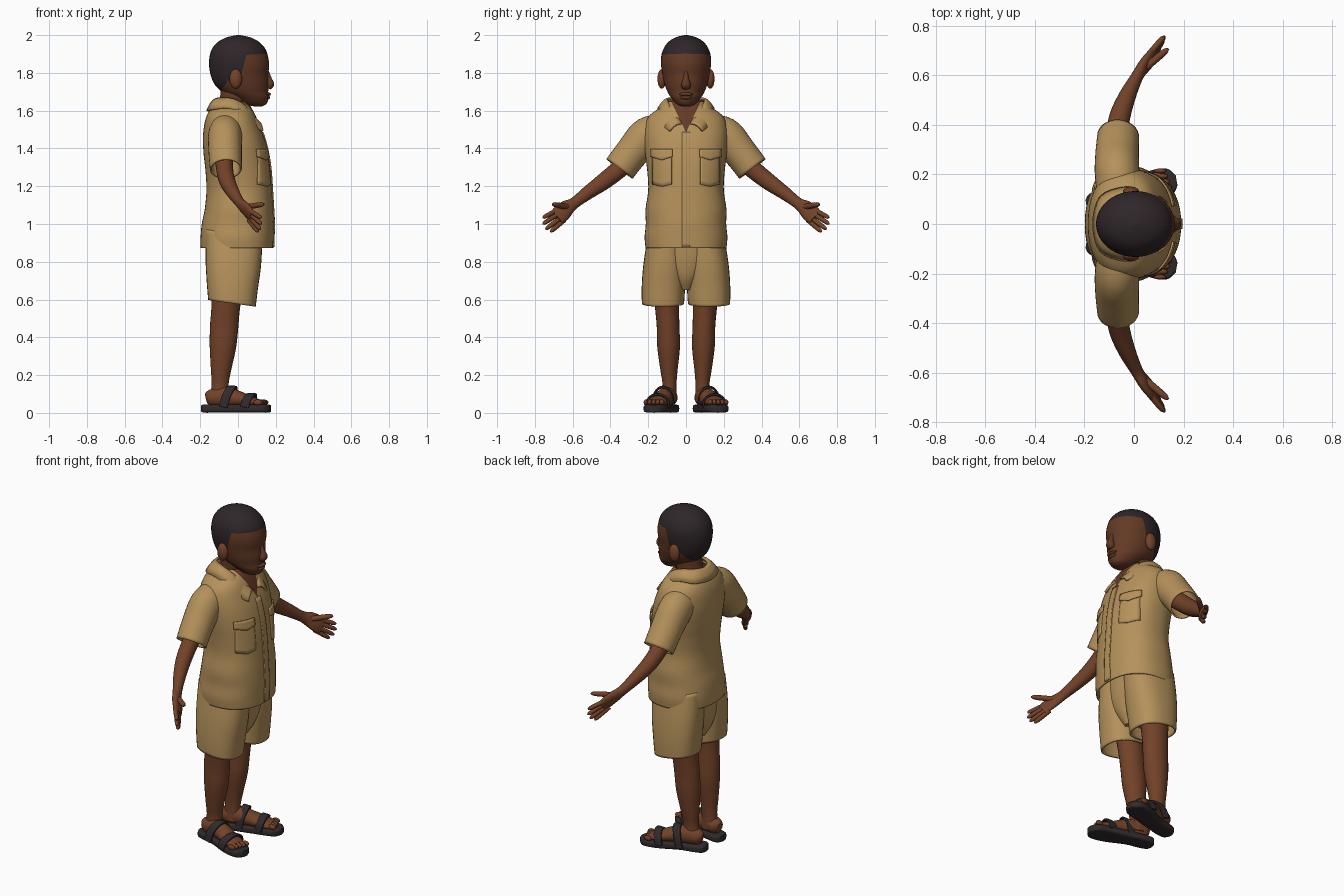
import bpy, bmesh, math
from mathutils import Vector

if "Cube" in bpy.data.objects:
    bpy.data.objects.remove(bpy.data.objects["Cube"])


def material(name, rgb):
    m = bpy.data.materials.new(name)
    m.diffuse_color = (*rgb, 1)
    m.use_nodes = True
    m.node_tree.nodes["Principled BSDF"].inputs["Base Color"].default_value = m.diffuse_color
    return m


SKIN = material("brown_skin", (0.17, 0.055, 0.022))
FACE = material("face_skin", (0.125, 0.042, 0.018))
HAIR = material("dark_hair", (0.028, 0.019, 0.021))
CLOTH = material("tan_cloth", (0.46, 0.285, 0.105))
SANDAL = material("sandal_black", (0.03, 0.023, 0.024))


def finish(name, bm, mats, mirror=False, thick=0):
    bmesh.ops.recalc_face_normals(bm, faces=bm.faces)
    me = bpy.data.meshes.new(name)
    bm.to_mesh(me)
    bm.free()
    ob = bpy.data.objects.new(name, me)
    bpy.context.collection.objects.link(ob)
    for m in mats:
        me.materials.append(m)
    if thick:
        mod = ob.modifiers.new("thickness", "SOLIDIFY")
        mod.thickness, mod.offset = thick, -1
    if mirror:
        mod = ob.modifiers.new("other_side", "MIRROR")
        mod.use_axis = (False, True, False)
    return ob


def smooth_rows(rows, k):
    # Catmull-Rom interpolation of equal-length tuples
    out = []
    for i in range(len(rows) - 1):
        p = [rows[max(i - 1, 0)], rows[i], rows[i + 1], rows[min(i + 2, len(rows) - 1)]]
        for j in range(k):
            t = j / k
            out.append([0.5 * (2 * b + (c - a) * t + (2 * a - 5 * b + 4 * c - d) * t * t
                               + (3 * b - a - 3 * c + d) * t ** 3) for a, b, c, d in zip(*p)])
    return out + [list(rows[-1])]


def loft(rows, n=32, k=5, p=2, ref=(1, 0, 0), flat=False, cap=True, tilt=0):
    # rows are (x, y, z, half size along ref, half size across)
    rows = smooth_rows(rows, k)
    bm = bmesh.new()
    pts = [Vector(r[:3]) for r in rows]
    rings = []
    for i, r in enumerate(rows):
        w = Vector((0, 0, 1)) if flat else (pts[min(i + 1, len(pts) - 1)] - pts[max(i - 1, 0)]).normalized()
        u = Vector(ref)
        u = (u - w * u.dot(w)).normalized()
        v = w.cross(u)
        ring = []
        for j in range(n):
            c, s = math.cos(2 * math.pi * j / n), math.sin(2 * math.pi * j / n)
            c, s = (math.copysign(abs(q) ** (2 / p), q) for q in (c, s))
            q = pts[i] + u * c * max(r[3], .001) + v * s * max(r[4], .001)
            q.z -= tilt * (q.x - pts[i].x)
            ring.append(bm.verts.new(q))
        rings.append(ring)
    for a, b in zip(rings, rings[1:]):
        for j in range(n):
            bm.faces.new((a[j], a[(j + 1) % n], b[(j + 1) % n], b[j]))
    if cap:
        bm.faces.new(rings[0])
        bm.faces.new(rings[-1])
    return bm


def cut(bm, co, no):
    bmesh.ops.bisect_plane(bm, geom=bm.verts[:] + bm.edges[:] + bm.faces[:],
                           plane_co=co, plane_no=no, dist=1e-5)


def profile(rows):
    # (z, back, front, half width) to loft rows
    return [((b + f) / 2, 0, z, (f - b) / 2, w) for z, b, f, w in rows]


def ball(name, co, size, mat, mirror=False):
    bm = bmesh.new()
    bmesh.ops.create_uvsphere(bm, u_segments=20, v_segments=12, radius=1)
    for v in bm.verts:
        v.co = Vector(a * b for a, b in zip(v.co, size)) + Vector(co)
    return finish(name, bm, [mat], mirror)


# Head, with the hairline cut into it
bm = loft(profile([
    (1.622, .09, .125, .02), (1.635, .03, .15, .05), (1.67, -.03, .163, .08), (1.70, -.085, .16, .098),
    (1.74, -.125, .163, .113), (1.79, -.145, .16, .124), (1.84, -.153, .165, .132), (1.89, -.15, .158, .131),
    (1.93, -.136, .143, .118), (1.965, -.105, .11, .092), (1.988, -.06, .065, .055),
    (2.0, -.008, .012, .01)]), n=48, flat=True)
line = [(-.3, 1.67), (-.10, 1.695), (-.035, 1.78), (.02, 1.80), (.045, 1.895), (.3, 1.91)]
for (x0, z0), (x1, z1) in zip(line, line[1:]):
    cut(bm, (x0, 0, z0), (z0 - z1, 0, x1 - x0))
for f in bm.faces:
    c = f.calc_center_median()
    for (x0, z0), (x1, z1) in zip(line, line[1:]):
        if x0 <= c.x < x1:
            f.material_index = int(c.z > z0 + (z1 - z0) * (c.x - x0) / (x1 - x0))
finish("head", bm, [FACE, HAIR])

# Face features and neck
finish("nose", loft([(.15, 0, 1.81, .012, .01), (.162, 0, 1.77, .016, .015),
                     (.168, 0, 1.738, .023, .026), (.16, 0, 1.718, .012, .02)], n=16), [FACE])
ball("upper_lip", (.156, 0, 1.687), (.018, .036, .010), FACE)
ball("lower_lip", (.153, 0, 1.670), (.017, .032, .011), FACE)
ball("ear", (-.012, .128, 1.768), (.033, .023, .052), SKIN, True)
finish("neck", loft([(-.045, 0, 1.5, .1, .1), (-.035, 0, 1.6, .078, .075),
                     (-.02, 0, 1.67, .075, .07), (-.01, 0, 1.76, .08, .075)], flat=True), [FACE])

# Shirt body with an open neck
bm = loft(profile([
    (.872, -.198, .187, .214), (.93, -.198, .188, .219), (1.0, -.192, .19, .213), (1.08, -.176, .186, .214),
    (1.18, -.167, .180, .200), (1.28, -.172, .173, .205), (1.36, -.181, .162, .215), (1.45, -.186, .141, .222),
    (1.53, -.178, .111, .215), (1.58, -.163, .09, .188), (1.62, -.14, .068, .13),
    (1.65, -.118, .048, .09)]), n=48, flat=True, p=2.3, cap=False)
for s in (-1, 1):
    cut(bm, (0, 0, 1.485), (0, s, -.48))
for f in bm.faces:
    c = f.calc_center_median()
    f.material_index = int(c.x > 0 and abs(c.y) < (c.z - 1.485) * .48)
shirt = finish("shirt", bm, [CLOTH, FACE], thick=.01)

# Collar strip: pairs of neck edge and outer edge points, from back to front
half = [(-.122, 0, 1.665, -.168, 0, 1.60), (-.10, .06, 1.67, -.14, .11, 1.61),
        (-.04, .095, 1.668, -.045, .15, 1.615), (.02, .095, 1.645, .045, .14, 1.57),
        (.06, .07, 1.605, .10, .115, 1.515), (.118, .022, 1.535, .135, .09, 1.495)]
full = [(a, -b, c, d, -e, f) for a, b, c, d, e, f in half[:0:-1]] + half
bm = bmesh.new()
grid = []
for r in smooth_rows(full, 4):
    a, b = Vector(r[:3]), Vector(r[3:])
    grid.append([bm.verts.new(a.lerp(b, t) + Vector((0, 0, .05 * t * (1 - t)))) for t in (0, .33, .67, 1)])
for a, b in zip(grid, grid[1:]):
    for j in range(3):
        bm.faces.new((a[j], a[j + 1], b[j + 1], b[j]))
finish("collar", bm, [CLOTH], thick=.012)


# Cloth plates laid on the shirt front
def plate(name, y0, y1, z0, z1, off, point=0, mirror=False):
    bm = bmesh.new()
    ny, nz = 8, max(4, int((z1 - z0) / .02))
    g = []
    for i in range(ny + 1):
        dip = point * (1 - abs(2 * i / ny - 1))
        g.append([bm.verts.new((.4, y0 + (y1 - y0) * i / ny, z0 - dip + (z1 - z0 + dip) * j / nz))
                  for j in range(nz + 1)])
    for a, b in zip(g, g[1:]):
        for j in range(nz):
            bm.faces.new((a[j], b[j], b[j + 1], a[j + 1]))
    ob = finish(name, bm, [CLOTH])
    w = ob.modifiers.new("lay_on_shirt", "SHRINKWRAP")
    w.target, w.wrap_method, w.wrap_mode, w.offset = shirt, "PROJECT", "ABOVE_SURFACE", off
    w.use_project_x, w.use_negative_direction, w.use_positive_direction = True, True, False
    s = ob.modifiers.new("thickness", "SOLIDIFY")
    s.thickness, s.offset = .008, -1
    if mirror:
        ob.modifiers.new("other_side", "MIRROR").use_axis = (False, True, False)


plate("placket", -.02, .022, .878, 1.485, .006)
plate("pocket", .075, .175, 1.21, 1.37, .005, .012, True)
plate("pocket_flap", .07, .18, 1.355, 1.395, .011, .018, True)

# Sleeves, arms and hands
finish("sleeve", loft([(-.06, .10, 1.50, .085, .085), (-.068, .2, 1.465, .09, .102),
                       (-.068, .28, 1.385, .088, .09), (-.064, .352, 1.292, .085, .087)],
                      cap=False), [CLOTH], True, .01)
finish("arm", loft([(-.075, .25, 1.38, .05, .05), (-.07, .36, 1.285, .045, .048),
                    (-.055, .44, 1.222, .042, .044), (-.025, .52, 1.165, .034, .036),
                    (.01, .59, 1.112, .025, .030), (.035, .63, 1.085, .023, .042),
                    (.06, .66, 1.058, .02, .048), (.078, .685, 1.035, .014, .042)], n=24), [SKIN], True)
fingers = {"index_finger": ((.072, .698, 1.065), (.122, .757, 1.033)),
           "middle_finger": ((.074, .688, 1.045), (.124, .758, 1.0)),
           "ring_finger": ((.072, .673, 1.025), (.119, .743, .972)),
           "little_finger": ((.066, .657, 1.01), (.106, .718, .958)),
           "thumb": ((.04, .625, 1.09), (.138, .707, 1.105))}
for name, (a, b) in fingers.items():
    a, b = Vector(a), Vector(b)
    r = .015 if name == "thumb" else .0125
    finish(name, loft([(*a.lerp(b, t), r * s, r * s) for t, s in
                       ((-.2, 1), (.4, 1), (.85, .85), (1, .3))], n=12, k=3), [SKIN], True)

# Shorts
finish("shorts_leg", loft([(-.032, .122, .58, .126, .112), (-.03, .119, .68, .136, .115),
                           (-.025, .112, .80, .147, .112), (-.02, .10, .95, .15, .10)],
                          flat=True, p=2.4, cap=False, tilt=.14), [CLOTH], True, .01)
finish("shorts_seat", loft([(-.03, 0, .65, .09, .04), (-.03, 0, .72, .13, .10),
                            (-.025, 0, .82, .146, .18), (-.02, 0, .95, .15, .19)], flat=True), [CLOTH])

# Legs and feet
finish("leg", loft([(-.05, .108, .75, .09, .075), (-.065, .10, .56, .076, .064), (-.073, .095, .46, .075, .06),
                    (-.08, .092, .35, .07, .06), (-.09, .09, .23, .054, .046),
                    (-.095, .087, .15, .045, .037), (-.10, .087, .06, .05, .04)], n=28), [SKIN], True)
finish("foot", loft([(-.165, .08, .075, .022, .03), (-.14, .086, .08, .042, .045), (-.07, .10, .085, .045, .055),
                     (.0, .125, .075, .049, .042), (.07, .15, .06, .054, .028),
                     (.115, .163, .053, .05, .018)], n=24, ref=(0, 1, 0)), [SKIN], True)
for i in range(5):
    ball("toe_%d" % (i + 1), (.137 - .008 * i, .128 + .0215 * i, .056),
         (.024, .014 - .001 * i, .015), SKIN, True)

# Sandals
finish("sandal_sole", loft([(-.192, .075, .023, .022, .018), (-.175, .078, .023, .042, .022),
                            (-.13, .088, .023, .05, .022), (-.05, .108, .023, .05, .022),
                            (.06, .148, .023, .062, .022), (.125, .166, .023, .06, .022),
                            (.155, .172, .023, .045, .022), (.172, .175, .023, .02, .018)],
                           ref=(0, 1, 0), p=4), [SANDAL], True)
for name, x, y, hw, h, lean in (("toe_strap", .072, .15, .06, .098, -.02),
                                ("instep_strap", -.03, .122, .055, .137, -.03)):
    path = []
    for i in range(9):
        a = math.pi * i / 8
        c, s = math.cos(a), math.sin(a)
        path.append((x + lean * (1 - s) + .018 * c, y - hw * c, .03 + (h - .03) * s ** .8, .023, .007))
    finish(name, loft(path, n=16, k=3, p=4), [SANDAL], True)

# Smooth shading with sharp creases kept
bpy.ops.object.select_all(action="SELECT")
bpy.context.view_layer.objects.active = shirt
bpy.ops.object.shade_smooth_by_angle(angle=math.radians(45))
